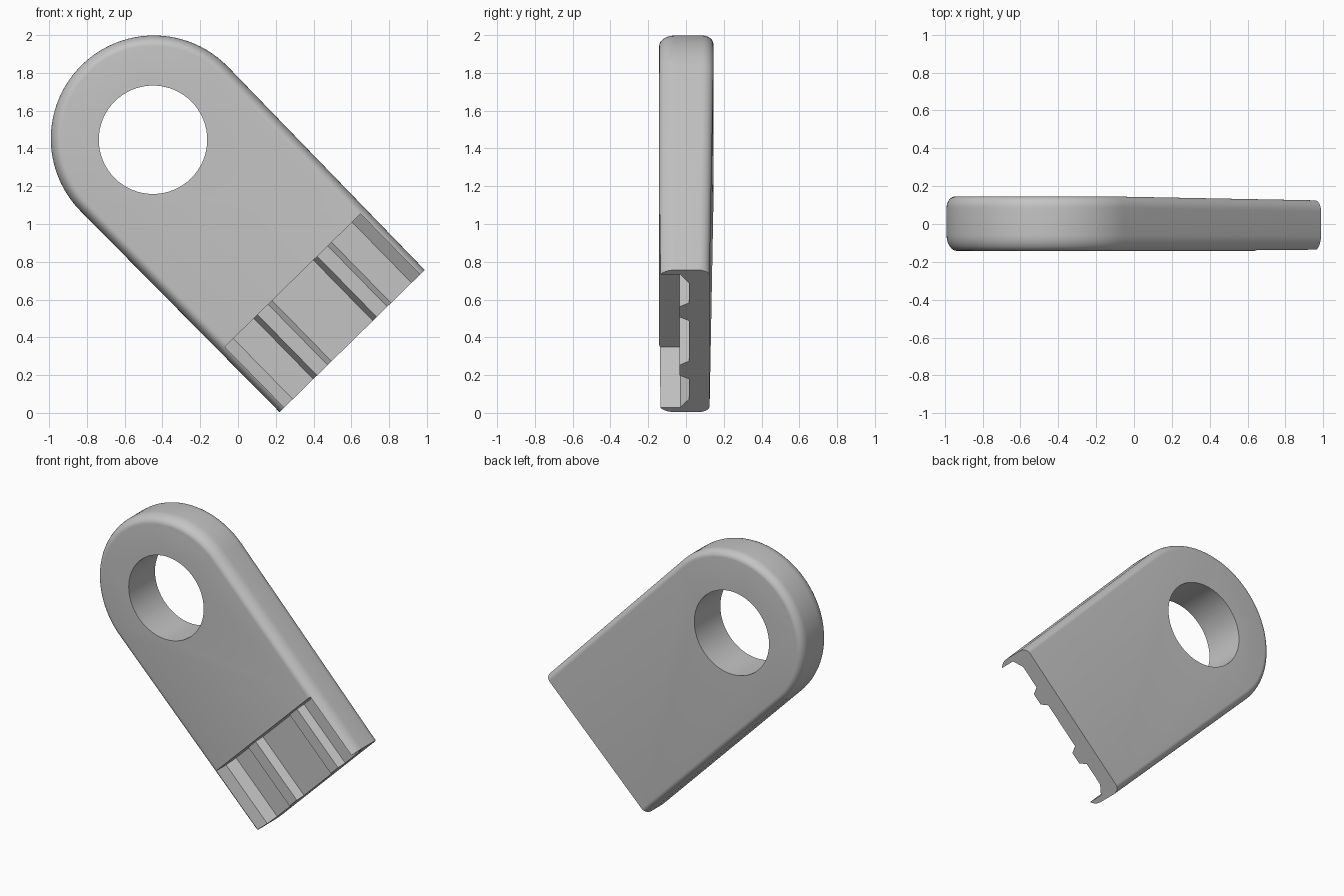
import bpy, bmesh, math
from mathutils import Vector

cube = bpy.data.objects.get("Cube")
if cube:
    bpy.data.objects.remove(cube, do_unlink=True)

# Tilted frame: u runs along the tab, v across it, y is depth
TILT = math.radians(45.6)
ALONG = Vector((math.cos(TILT), 0, -math.sin(TILT)))
ACROSS = Vector((math.sin(TILT), 0, math.cos(TILT)))
HEAD = Vector((-0.445, 0, 1.452))
RADIUS, LENGTH = 0.546, 1.5
FRONT, BACK = -0.142, 0.145


def place(u, v, y):
    return HEAD + ALONG * u + ACROSS * v + Vector((0, y, 0))


def make_object(name, bm):
    bmesh.ops.recalc_face_normals(bm, faces=bm.faces)
    mesh = bpy.data.meshes.new(name)
    bm.to_mesh(mesh)
    bm.free()
    obj = bpy.data.objects.new(name, mesh)
    bpy.context.collection.objects.link(obj)
    return obj


def bridge(bm, a, b):
    for i in range(len(a)):
        j = (i + 1) % len(a)
        bm.faces.new((a[i], a[j], b[j], b[i]))


def loft(name, rings, split_caps=False):
    bm = bmesh.new()
    loops = [[bm.verts.new(p) for p in ring] for ring in rings]
    for a, b in zip(loops, loops[1:]):
        bridge(bm, a, b)
    for loop in (loops[0], loops[-1]):
        if split_caps:
            bm.faces.new((loop[0], loop[1], loop[-2], loop[-1]))
            bm.faces.new(loop[1:-1])
        else:
            bm.faces.new(loop)
    return make_object(name, bm)


def outline(inset, y, steps=48):
    """Round-headed outline; the back thins slightly toward the cut end."""
    r = RADIUS - inset
    end_half = RADIUS * 0.985 - inset
    end_y = y - 0.02 if y > 0 else y
    arc = [math.pi * i / steps for i in range(steps + 1)]
    return ([place(LENGTH, end_half, end_y)]
            + [place(-r * math.sin(a), r * math.cos(a), y) for a in arc]
            + [place(LENGTH, -end_half, end_y)])


# Body with rounded front and back rims
rings = []
quarter = [math.pi / 2 * i / 8 for i in range(9)]
for a in quarter:
    rings.append(outline(0.055 * (1 - math.sin(a)), FRONT + 0.085 * (1 - math.cos(a))))
for a in reversed(quarter):
    rings.append(outline(0.045 * (1 - math.sin(a)), BACK - 0.06 * (1 - math.cos(a))))
body = loft("tab_body", rings, split_caps=True)

# Round eye through the head
circle = [2 * math.pi * i / 64 for i in range(64)]
eye = loft("eye_cutter", [[Vector((-0.45 + 0.287 * math.cos(a), y, 1.446 + 0.287 * math.sin(a)))
                           for a in circle] for y in (-0.4, 0.4)])

# Open recess at the end, leaving two ridges on its floor
half = [(0.503, -0.3), (0.503, -0.03), (0.44, 0.015), (0.288, 0.015),
        (0.26, -0.035), (0.182, -0.035), (0.153, 0.015)]
section = half + [(-v, y) for v, y in reversed(half)]
recess = loft("recess_cutter", [[place(u, v, y) for v, y in section] for u in (1.05, 1.7)])

bpy.ops.object.select_all(action='DESELECT')
body.select_set(True)
bpy.context.view_layer.objects.active = body
for cutter in (eye, recess):
    cutter.hide_render = True
    mod = body.modifiers.new(cutter.name, 'BOOLEAN')
    mod.operation = 'DIFFERENCE'
    mod.solver = 'EXACT'
    mod.object = cutter
    bpy.ops.object.modifier_apply(modifier=mod.name)
    bpy.data.objects.remove(cutter, do_unlink=True)

# Single plain grey
grey = bpy.data.materials.new("light_grey")
grey.use_nodes = True
colour = (0.55, 0.55, 0.55, 1)
grey.diffuse_color = colour
grey.node_tree.nodes["Principled BSDF"].inputs["Base Color"].default_value = colour
body.data.materials.clear()
body.data.materials.append(grey)
bpy.ops.object.shade_smooth_by_angle(angle=math.radians(30))
